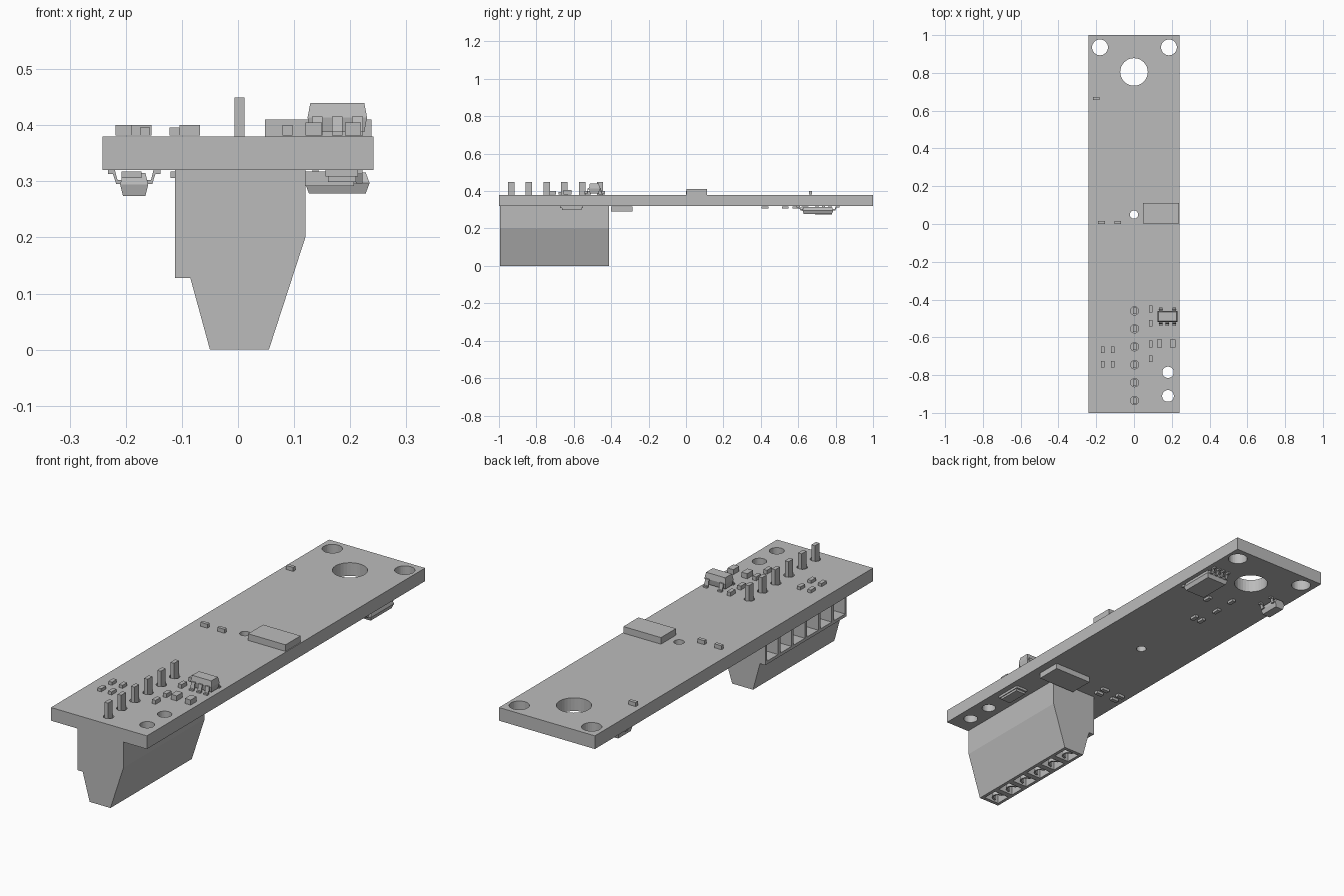
import bpy, bmesh, math
from mathutils import Matrix, Vector

if "Cube" in bpy.data.objects:
    bpy.data.objects.remove(bpy.data.objects["Cube"])

grey = bpy.data.materials.new("plain grey")
grey.use_nodes = True
grey.diffuse_color = (0.5, 0.5, 0.5, 1)
grey.node_tree.nodes["Principled BSDF"].inputs["Base Color"].default_value = (0.5, 0.5, 0.5, 1)

TOP, UNDER = 0.38, 0.32
PIN_YS = [-0.935 + 0.095 * i for i in range(6)]
SLOT_YS = [-0.703 + 0.0965 * (i - 2.5) for i in range(6)]


def finish(name, bm, smooth=False):
    bmesh.ops.recalc_face_normals(bm, faces=bm.faces[:])
    mesh = bpy.data.meshes.new(name)
    bm.to_mesh(mesh)
    bm.free()
    mesh.materials.append(grey)
    obj = bpy.data.objects.new(name, mesh)
    bpy.context.collection.objects.link(obj)
    return obj


def box(bm, cx, cy, z0, z1, sx, sy):
    m = Matrix.Translation((cx, cy, (z0 + z1) / 2)) @ Matrix.Diagonal((sx, sy, z1 - z0, 1))
    bmesh.ops.create_cube(bm, size=1, matrix=m)


def cylinder(bm, cx, cy, z0, z1, r, sides=32):
    bmesh.ops.create_cone(bm, cap_ends=True, segments=sides, radius1=r, radius2=r,
                          depth=z1 - z0, matrix=Matrix.Translation((cx, cy, (z0 + z1) / 2)))


def prism(bm, points, half, matrix):
    """Extrude a profile in the local x-z plane along local y."""
    a = [bm.verts.new(matrix @ Vector((u, -half, w))) for u, w in points]
    b = [bm.verts.new(matrix @ Vector((u, half, w))) for u, w in points]
    bm.faces.new(a)
    bm.faces.new(b[::-1])
    for i in range(len(a)):
        j = (i + 1) % len(a)
        bm.faces.new((a[i], b[i], b[j], a[j]))


def moulded_body(bm, cx, cy, sx, sy, z0, z1, inset):
    """Package body with drafted sides and a parting line at mid height."""
    rings = []
    for z, k in ((z0, inset), ((z0 + z1) / 2, 0), (z1, inset)):
        rings.append([bm.verts.new((cx + i * (sx / 2 - k), cy + j * (sy / 2 - k), z))
                      for i, j in ((-1, -1), (1, -1), (1, 1), (-1, 1))])
    bm.faces.new(rings[0][::-1])
    bm.faces.new(rings[2])
    for lo, hi in zip(rings, rings[1:]):
        for i in range(4):
            j = (i + 1) % 4
            bm.faces.new((lo[i], lo[j], hi[j], hi[i]))


def gull_lead(bm, x, y, angle, board_z, up, reach, rise, width):
    """Bent lead that leaves a body and lands flat on the board."""
    t = 0.007
    pts = [(-0.01, rise), (0.35 * reach, rise), (0.6 * reach, t), (reach, t),
           (reach, 0), (0.45 * reach, 0), (0.25 * reach, rise - t), (-0.01, rise - t)]
    m = (Matrix.Translation((x, y, board_z)) @ Matrix.Rotation(math.radians(angle), 4, "Z")
         @ Matrix.Diagonal((1, 1, up, 1)))
    prism(bm, pts, width / 2, m)


def cut(obj, cutter_bm):
    cutter = finish("cutter", cutter_bm)
    cutter.hide_render = True
    mod = obj.modifiers.new("cut", "BOOLEAN")
    mod.operation, mod.solver, mod.object = "DIFFERENCE", "EXACT", cutter
    bpy.context.view_layer.objects.active = obj
    bpy.ops.object.modifier_apply(modifier=mod.name)
    bpy.data.objects.remove(cutter)


# Board with mounting, sensor and pin holes
bm = bmesh.new()
box(bm, 0, 0, UNDER, TOP, 0.483, 2)
board = finish("circuit_board", bm)
holes = bmesh.new()
for x, y, r in ((-0.18, 0.935, 0.042), (0.185, 0.935, 0.042), (0, 0.805, 0.073),
                (0, 0.05, 0.022), (0.18, -0.785, 0.03), (0.18, -0.91, 0.031)):
    cylinder(holes, x, y, 0.25, 0.45, r)
for y in PIN_YS:
    cylinder(holes, 0.003, y, 0.25, 0.45, 0.022, 24)
cut(board, holes)

# Connector housing under the board
bm = bmesh.new()
profile = [(-0.112, 0.32), (-0.112, 0.128), (-0.085, 0.128), (-0.05, 0),
           (0.055, 0), (0.12, 0.2), (0.12, 0.32)]
prism(bm, profile, 0.2925, Matrix.Translation((0, -0.703, 0)))
housing = finish("connector_housing", bm)
pockets = bmesh.new()
for y in SLOT_YS:
    box(pockets, -0.08, y, 0.142, 0.305, 0.1, 0.08)
    box(pockets, 0.002, y, -0.05, 0.08, 0.076, 0.07)
cut(housing, pockets)

# Wire clamps inside the lower openings: open rings
bm = bmesh.new()
for y in SLOT_YS:
    outline = [(math.cos(a), math.sin(a)) for a in (math.pi * i / 8 for i in range(9))]
    ring = [(0.03 * u, 0.034 * v - 0.002) for u, v in outline]
    inner = [(0.019 * u, 0.022 * v + 0.003) for u, v in outline]
    m = Matrix.Translation((0.002, y, 0.04)) @ Matrix.Rotation(math.radians(90), 4, "X")
    m = m @ Matrix.Rotation(math.radians(90), 4, "Y") @ Matrix.Rotation(math.radians(90), 4, "X")
    m = Matrix.Translation((-0.012, y, 0.042)) @ Matrix(((0, 0, 1, 0), (1, 0, 0, 0),
                                                        (0, 1, 0, 0), (0, 0, 0, 1)))
    prism(bm, ring + inner[::-1], 0.038, m)
finish("wire_clamps", bm)

# Connector pins
bm = bmesh.new()
for y in PIN_YS:
    box(bm, 0.003, y, 0.29, 0.449, 0.018, 0.034)
finish("connector_pins", bm)

# Sensor chip on top
bm = bmesh.new()
box(bm, 0.143, 0.057, TOP, 0.41, 0.189, 0.108)
finish("top_chip", bm)

# Small passives on top: along x, along y, and two larger ones
bm = bmesh.new()
for x, y in ((-0.2, 0.665), (-0.172, 0.008), (-0.086, 0.008)):
    box(bm, x, y, TOP + 0.002, 0.4, 0.036, 0.016)
for x, y in [(x, y) for x in (-0.166, -0.113) for y in (-0.665, -0.743)]:
    box(bm, x, y, TOP + 0.002, 0.396, 0.018, 0.034)
for y in (-0.45, -0.525, -0.635, -0.713):
    box(bm, 0.088, y, TOP + 0.002, 0.4, 0.018, 0.036)
for x in (0.135, 0.205):
    box(bm, x, -0.633, TOP + 0.002, 0.405, 0.029, 0.042)
finish("top_passives", bm)

# Five-lead regulator on top
bm = bmesh.new()
moulded_body(bm, 0.177, -0.49, 0.106, 0.058, 0.388, 0.44, 0.005)
for x in (0.141, 0.177, 0.213):
    gull_lead(bm, x, -0.517, -90, TOP + 0.002, 1, 0.022, 0.034, 0.019)
for x in (0.141, 0.213):
    gull_lead(bm, x, -0.463, 90, TOP + 0.002, 1, 0.022, 0.034, 0.019)
finish("regulator", bm)

# Multi-lead chip on the underside
bm = bmesh.new()
moulded_body(bm, 0.177, 0.705, 0.115, 0.165, 0.278, 0.316, 0.007)
for i in range(4):
    x = 0.177 + 0.026 * (i - 1.5)
    for side in (-1, 1):
        gull_lead(bm, x, 0.705 + side * 0.081, side * 90, UNDER, -1, 0.034, 0.024, 0.011)
finish("underside_chip", bm)

# Three-lead transistor on the underside
bm = bmesh.new()
moulded_body(bm, -0.185, 0.735, 0.05, 0.1, 0.274, 0.315, 0.005)
gull_lead(bm, -0.209, 0.735, 180, UNDER, -1, 0.023, 0.025, 0.016)
for y in (0.7, 0.77):
    gull_lead(bm, -0.161, y, 0, UNDER, -1, 0.023, 0.025, 0.016)
finish("transistor", bm)

# Flat packages near the connector
bm = bmesh.new()
box(bm, 0.112, -0.343, 0.292, 0.318, 0.19, 0.114)
finish("flat_package", bm)
bm = bmesh.new()
box(bm, 0.185, -0.612, 0.309, UNDER, 0.058, 0.122)
box(bm, 0.185, -0.612, 0.299, 0.309, 0.05, 0.104)
finish("crystal", bm)

# Small passives on the underside
bm = bmesh.new()
for x, y in ((0.067, 0.588), (-0.033, 0.53), (-0.03, 0.636), (0.005, 0.423), (-0.035, 0.423)):
    box(bm, x, y, 0.307, 0.318, 0.018, 0.036)
for x, y in [(x, y) for x in (-0.102, -0.19) for y in (-0.362, -0.322)]:
    box(bm, x, y, 0.306, 0.318, 0.036, 0.018)
finish("underside_passives", bm)
